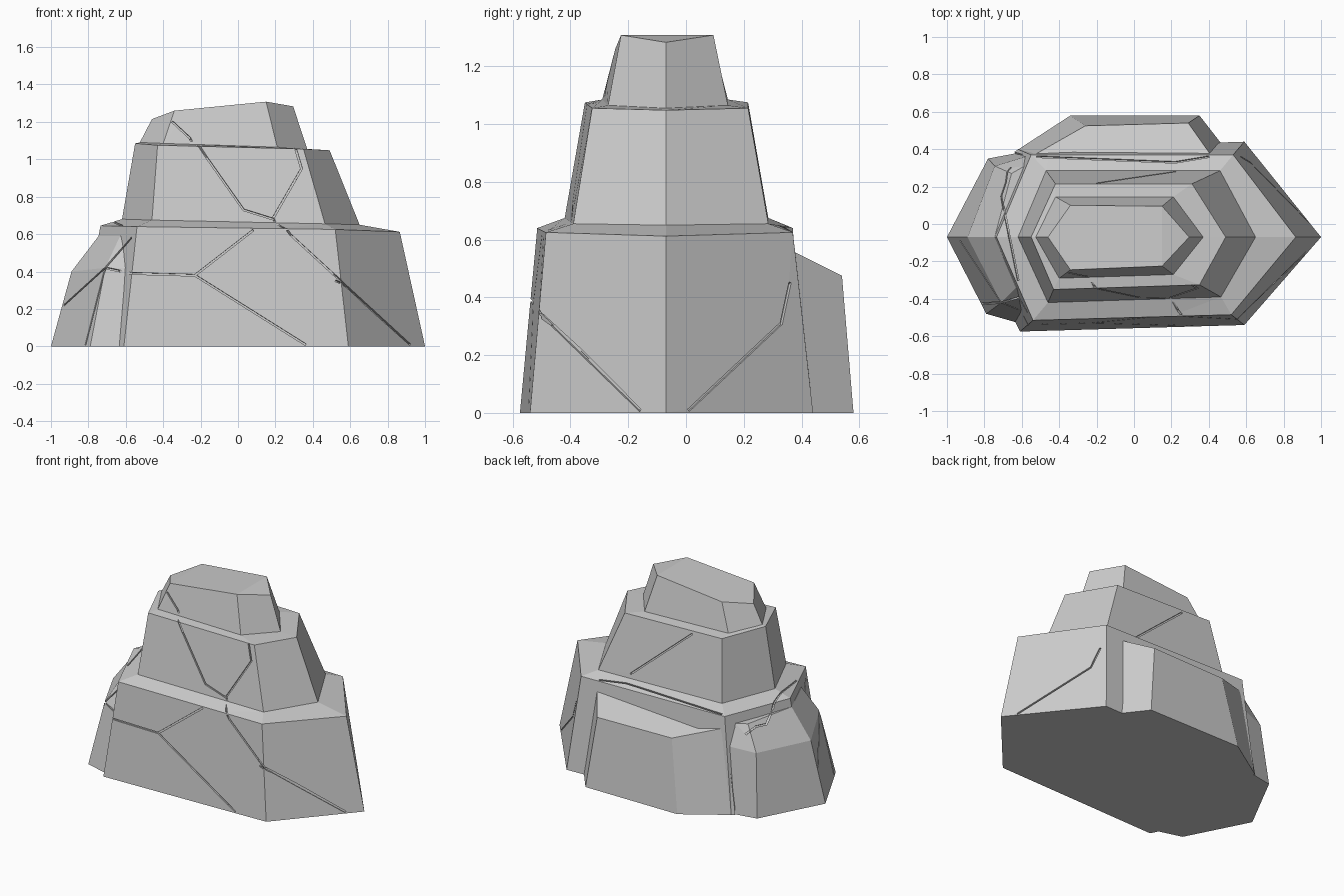
import bpy, bmesh
from mathutils import Vector
from mathutils.bvhtree import BVHTree

if "Cube" in bpy.data.objects:
    bpy.data.objects.remove(bpy.data.objects["Cube"])


def loft(name, rings, split_cap=False):
    """Closed faceted block through rings of (x, y, z) points."""
    bm = bmesh.new()
    vs = [[bm.verts.new(p) for p in r] for r in rings]
    n = len(rings[0])
    bm.faces.new(vs[0][::-1])
    for a, b in zip(vs, vs[1:]):
        for i in range(n):
            j = (i + 1) % n
            bm.faces.new((a[i], a[j], b[j], b[i]))
    t = vs[-1]
    if split_cap:
        for ids in ((0, 1, 3, 4), (1, 2, 3), (4, 5, 0)):
            bm.faces.new([t[i] for i in ids])
    else:
        bm.faces.new(t)
    bmesh.ops.recalc_face_normals(bm, faces=bm.faces)
    me = bpy.data.meshes.new(name)
    bm.to_mesh(me)
    bm.free()
    ob = bpy.data.objects.new(name, me)
    bpy.context.collection.objects.link(ob)
    return ob


def apply_bool(ob, other, op):
    m = ob.modifiers.new(op, 'BOOLEAN')
    m.operation, m.solver, m.object = op, 'EXACT', other
    m.use_self = op == 'DIFFERENCE'
    bpy.context.view_layer.objects.active = ob
    bpy.ops.object.modifier_apply(modifier=m.name)
    bpy.data.objects.remove(other)


# Three stepped tiers: each ring is front-left, front-right, right, back-right, back-left, left
core = loft("boulder", [
    [(-.61, -.575, 0), (.59, -.54, 0), (1, -.07, 0), (.59, .44, 0), (-.62, .40, 0), (-.86, -.07, 0)],
    [(-.54, -.515, .64), (.52, -.485, .625), (.865, -.07, .612), (.53, .37, .625), (-.55, .37, .64), (-.735, -.07, .645)],
    [(-.46, -.42, .675), (.465, -.39, .655), (.65, -.07, .65), (.46, .285, .655), (-.47, .285, .675), (-.62, -.07, .68)],
    [(-.43, -.35, 1.075), (.35, -.325, 1.055), (.49, -.07, 1.048), (.31, .215, 1.055), (-.42, .215, 1.075), (-.55, -.07, 1.085)],
    [(-.40, -.29, 1.085), (.21, -.27, 1.065), (.37, -.07, 1.055), (.21, .145, 1.065), (-.42, .145, 1.085), (-.525, -.07, 1.09)],
    [(-.34, -.245, 1.26), (.15, -.225, 1.308), (.295, -.07, 1.283), (.15, .095, 1.308), (-.34, .10, 1.26), (-.46, -.07, 1.215)],
], split_cap=True)

# Slab leaning on the back, with a sloping top
back = loft("back_slab", [
    [(-.64, .385, 0), (-.5, .2, 0), (.45, .2, 0), (.49, .40, 0), (.35, .58, 0), (-.34, .58, 0)],
    [(-.55, .36, .56), (-.5, .2, .56), (.38, .2, .56), (.41, .37, .56), (.29, .54, .475), (-.26, .525, .475)],
])

# Shoulder block on the left
left = loft("left_shoulder", [
    [(-1, -.07, 0), (-.79, -.48, 0), (-.58, -.54, 0), (-.4, 0, 0), (-.62, .38, 0), (-.78, .35, 0)],
    [(-.89, -.07, .4), (-.71, -.42, .42), (-.54, -.48, .42), (-.4, 0, .4), (-.58, .36, .44), (-.745, .31, .42)],
    [(-.745, -.07, .59), (-.63, -.34, .59), (-.53, -.4, .59), (-.4, 0, .59), (-.55, .33, .58), (-.655, .27, .58)],
])
apply_bool(core, back, 'UNION')
apply_bool(core, left, 'UNION')

# Surface cracks: polylines seen from one side, projected onto the rock
bm = bmesh.new()
bm.from_mesh(core.data)
tree = BVHTree.FromBMesh(bm)
bm.free()
VIEWS = {
    'front': lambda a, b: ((a, -3, b), (0, 1, 0)),
    'back': lambda a, b: ((a, 3, b), (0, -1, 0)),
    'right': lambda a, b: ((3, a, b), (-1, 0, 0)),
    'top': lambda a, b: ((a, b, 3), (0, 0, -1)),
}
CRACKS = [
    ('front', [(.36, .01), (-.23, .38), (-.57, .39), (-.71, .42), (-.93, .22)]),
    ('front', [(-.23, .38), (.08, .62)]),
    ('front', [(.92, .01), (.19, .68), (.03, .73), (-.21, 1.07), (-.35, 1.2)]),
    ('front', [(.19, .69), (.34, .95), (.31, 1.05)]),
    ('front', [(-.815, .01), (-.71, .42), (-.57, .58)]),
    ('right', [(-.51, .35), (-.16, .01)]),
    ('right', [(.01, .01), (.33, .31), (.36, .45)]),
    ('back', [(-.2, 1.05), (.22, .69)]),
    ('top', [(-.52, .36), (.22, .33), (.4, .36)]),
    ('top', [(-.66, .3), (-.71, .15), (-.66, -.1), (-.62, -.3)]),
]
W, D = .005, .012
cut = bmesh.new()
for view, pts in CRACKS:
    for p, q in zip(pts, pts[1:]):
        p, q = Vector(p), Vector(q)
        n = max(2, int((q - p).length / .06))
        hits = []
        for i in range(n + 1):
            o, d = VIEWS[view](*p.lerp(q, i / n))
            h = tree.ray_cast(Vector(o), Vector(d))
            if h[0]:
                hits.append((h[0], h[1]))
        for (a, na), (b, nb) in zip(hits, hits[1:]):
            t = (b - a).normalized()
            nrm = (na + nb).normalized()
            side = t.cross(nrm).normalized() * W
            nrm = side.cross(t).normalized() * D
            ring = [[cut.verts.new(e + s * side + u * nrm)
                     for s, u in ((-1, -1), (1, -1), (1, 1), (-1, 1))]
                    for e in (a - t * .002, b + t * .002)]
            f = [cut.faces.new(ring[0]), cut.faces.new(ring[1][::-1])]
            f += [cut.faces.new((ring[0][k], ring[1][k], ring[1][(k + 1) % 4], ring[0][(k + 1) % 4]))
                  for k in range(4)]
bmesh.ops.recalc_face_normals(cut, faces=cut.faces)
me = bpy.data.meshes.new("cracks")
cut.to_mesh(me)
cut.free()
cracks = bpy.data.objects.new("cracks", me)
cracks.hide_render = True
bpy.context.collection.objects.link(cracks)
apply_bool(core, cracks, 'DIFFERENCE')
